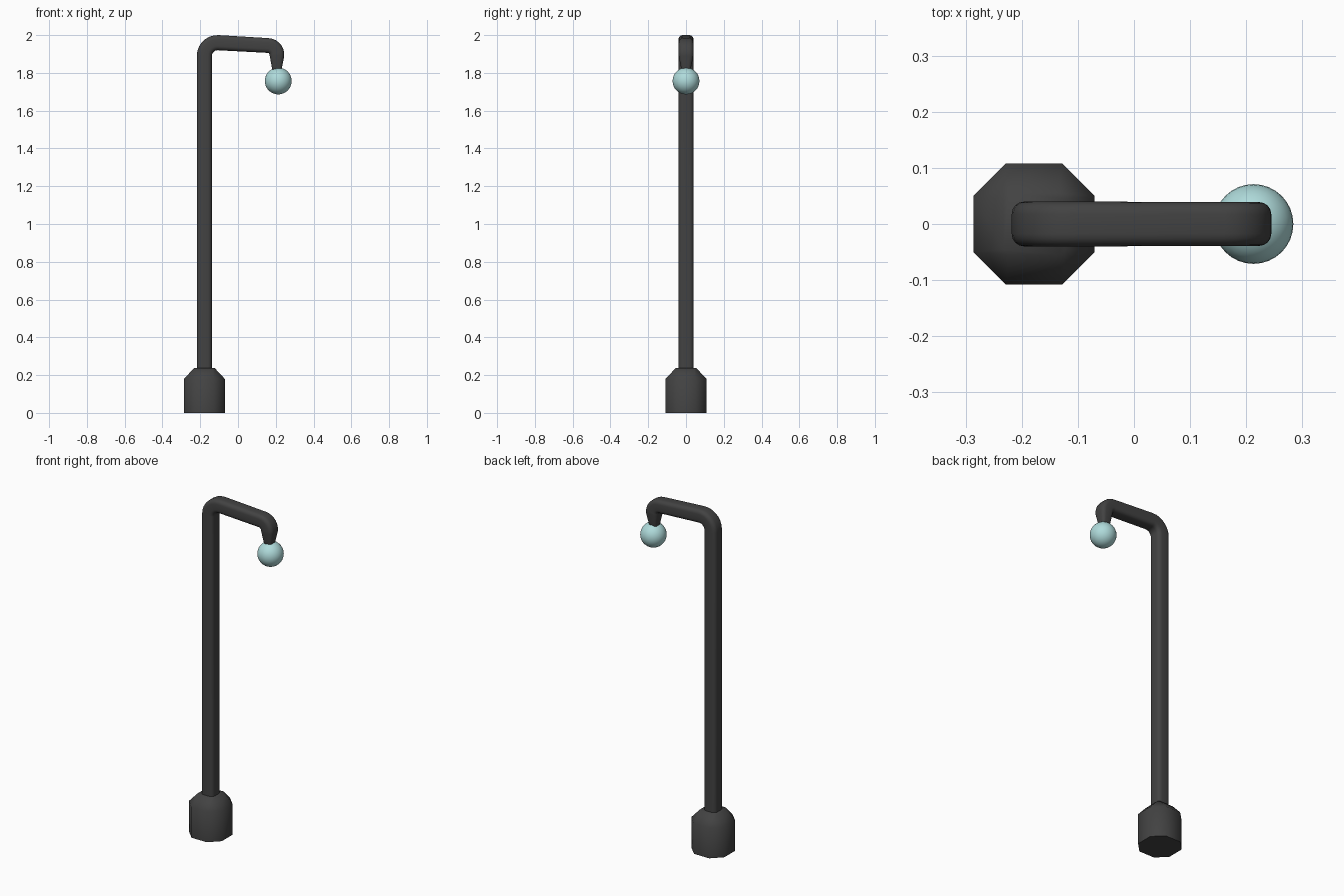
import bpy, bmesh, math
from mathutils import Vector

if "Cube" in bpy.data.objects:
    bpy.data.objects.remove(bpy.data.objects["Cube"])

POLE_X = -0.178


def material(name, rgb):
    m = bpy.data.materials.new(name)
    m.diffuse_color = (*rgb, 1)
    m.use_nodes = True
    m.node_tree.nodes["Principled BSDF"].inputs["Base Color"].default_value = m.diffuse_color
    return m


dark = material("dark iron", (0.055, 0.055, 0.055))
glass = material("pale aqua glass", (0.43, 0.71, 0.71))


def loft(name, rings, mat, angle):
    """Skin a list of equal-length point rings and cap both ends."""
    bm = bmesh.new()
    loops = [[bm.verts.new(p) for p in ring] for ring in rings]
    n = len(loops[0])
    for a, b in zip(loops, loops[1:]):
        for i in range(n):
            j = (i + 1) % n
            bm.faces.new((a[i], a[j], b[j], b[i]))
    bm.faces.new(loops[0][::-1])
    bm.faces.new(loops[-1])
    bmesh.ops.recalc_face_normals(bm, faces=bm.faces)
    mesh = bpy.data.meshes.new(name)
    bm.to_mesh(mesh)
    bm.free()
    mesh.materials.append(mat)
    ob = bpy.data.objects.new(name, mesh)
    bpy.context.collection.objects.link(ob)
    smooth(ob, angle)
    return ob


def smooth(ob, angle):
    bpy.ops.object.select_all(action='DESELECT')
    ob.select_set(True)
    bpy.context.view_layer.objects.active = ob
    bpy.ops.object.shade_smooth_by_angle(angle=math.radians(angle))


# base: octagonal block with a sloped shoulder
def octagon(half, side, z):
    pts = [(half, -side), (half, side), (side, half), (-side, half),
           (-half, side), (-half, -side), (-side, -half), (side, -half)]
    return [(POLE_X + x, y, z) for x, y in pts]


loft("base", [octagon(0.108, 0.05, 0), octagon(0.108, 0.05, 0.18),
              octagon(0.055, 0.045, 0.237)], dark, 50)


# pole and arm: rounded square section swept along a bent path
def section(half, steps=4):
    r = half * 0.56
    out = []
    for k in range(4):
        corner = math.radians(45 + 90 * k)
        cx = math.copysign(half - r, math.cos(corner))
        cy = math.copysign(half - r, math.sin(corner))
        for s in range(steps + 1):
            a = math.radians(90 * k + 90 * s / steps)
            out.append((cx + r * math.cos(a), cy + r * math.sin(a)))
    return out


def arc(cx, cz, r, a0, a1, half, steps=7):
    """Path points: x, z, heading (degrees above +x), half width."""
    out = []
    for s in range(steps + 1):
        a = a0 + (a1 - a0) * s / steps
        t = math.radians(a)
        out.append((cx + r * math.cos(t), cz + r * math.sin(t), a - 90, half))
    return out


path = [(POLE_X, 0.2, 90, 0.04)]
path += arc(-0.108, 1.89, 0.07, 180, 87, 0.04)
path += arc(0.157, 1.896, 0.049, 87, -4, 0.039)
path += [(0.206, 1.825, -90, 0.026), (0.208, 1.79, -90, 0.022)]

rings = []
for x, z, heading, half in path:
    h = math.radians(heading)
    normal = Vector((-math.sin(h), 0, math.cos(h)))
    centre = Vector((x, 0, z))
    rings.append([centre + normal * u + Vector((0, v, 0)) for u, v in section(half)])
loft("pole_and_arm", rings, dark, 50)

# lamp globe
bpy.ops.mesh.primitive_uv_sphere_add(segments=32, ring_count=16, radius=0.071,
                                     location=(0.213, 0, 1.757))
globe = bpy.context.object
globe.name = "lamp_globe"
globe.data.materials.append(glass)
smooth(globe, 60)
